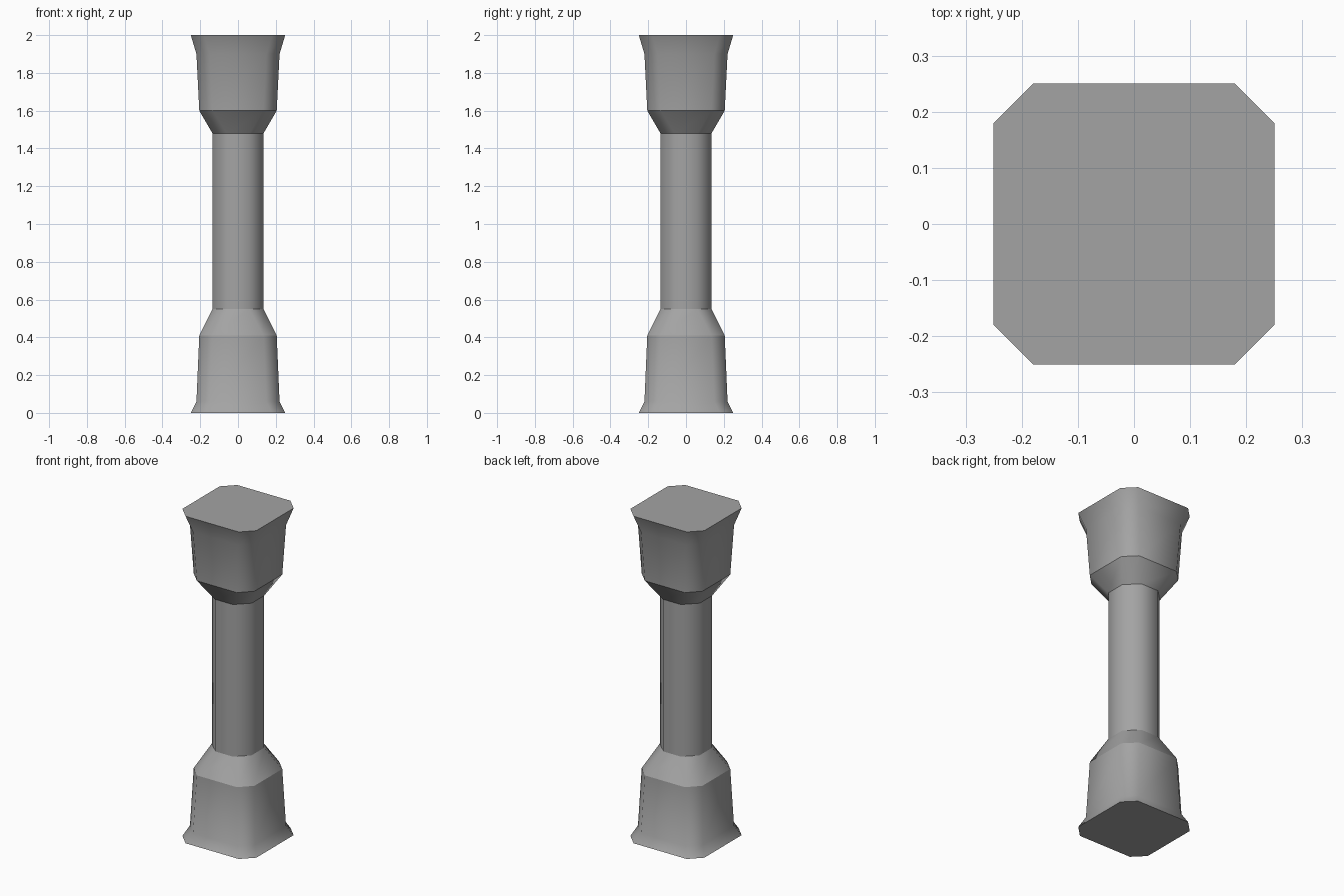
import bpy
import bmesh

cube = bpy.data.objects.get("Cube")
if cube:
    bpy.data.objects.remove(cube, do_unlink=True)

stone = bpy.data.materials.new("grey stone")
stone.use_nodes = True
color = (0.37, 0.37, 0.37, 1)
stone.diffuse_color = color
stone.node_tree.nodes["Principled BSDF"].inputs["Base Color"].default_value = color


def octagon(bm, z, half, flat):
    """Ring of a square with cut corners; flat is half the straight side."""
    quarter = [(half, -flat), (half, flat)]
    points = []
    for _ in range(4):
        points += quarter
        quarter = [(-y, x) for x, y in quarter]
    return [bm.verts.new((x, y, z)) for x, y in points]


def pillar_part(name, rings, sharp_heights, cap=None):
    """Skin stacked octagons, smooth round the corners, sharp at given heights."""
    bm = bmesh.new()
    loops = [octagon(bm, *ring) for ring in rings]
    for low, high in zip(loops, loops[1:]):
        for i in range(8):
            j = (i + 1) % 8
            bm.faces.new((low[i], low[j], high[j], high[i]))
    for face in bm.faces:
        face.smooth = True
    if cap == "bottom":
        bm.faces.new(loops[0][::-1])
    elif cap == "top":
        bm.faces.new(loops[-1])
    for edge in bm.edges:
        z0, z1 = (v.co.z for v in edge.verts)
        if z0 == z1 and any(abs(z0 - h) < 0.001 for h in sharp_heights):
            edge.smooth = False
    mesh = bpy.data.meshes.new(name)
    bm.to_mesh(mesh)
    bm.free()
    mesh.materials.append(stone)
    obj = bpy.data.objects.new(name, mesh)
    bpy.context.collection.objects.link(obj)
    return obj


foot = (0.25, 0.18)
waist = (0.22, 0.15)
shoulder = (0.205, 0.135)
neck = (0.135, 0.06)

# Flared base, plain shaft and flared capital
pillar_part("base", [(0, *foot), (0.06, *waist), (0.41, *shoulder), (0.55, *neck)],
            [0, 0.41], "bottom")
pillar_part("shaft", [(0.55, *neck), (1.48, *neck)], [])
pillar_part("capital", [(1.48, *neck), (1.6, *shoulder), (1.9, *waist), (2, *foot)],
            [1.6, 2], "top")
